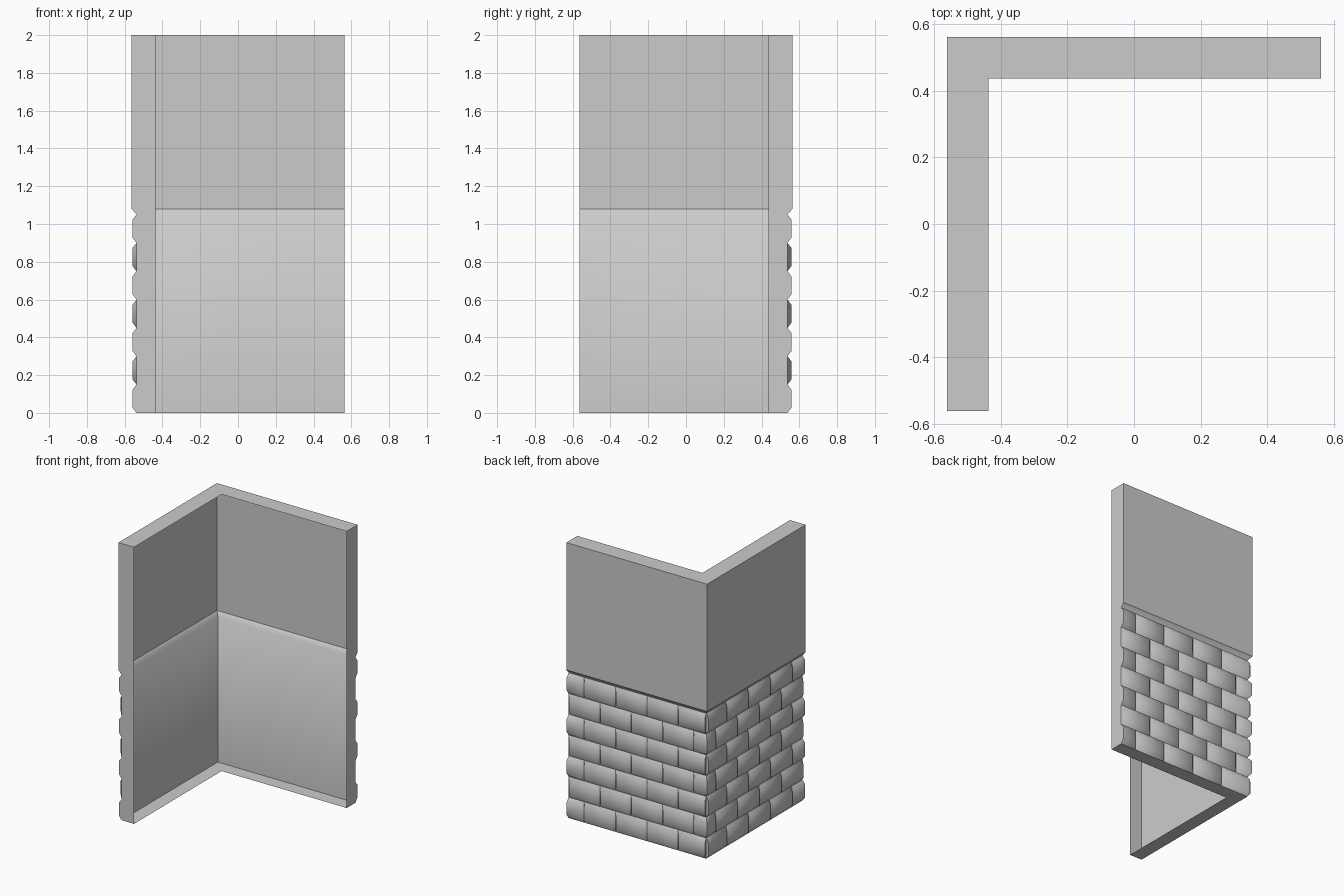
import bpy, bmesh, math

cube = bpy.data.objects.get("Cube")
if cube:
    bpy.data.objects.remove(cube, do_unlink=True)

OUT, CORE, FACE, INNER = 0.5625, 0.5375, 0.559, 0.4375   # wall planes
COURSE, BRICK, ROWS = 0.15, 0.25, 7
BEVEL_Z, BEVEL_X = 0.028, 0.02
TOP, LEDGE = 2.0, 1.08
LIP = ROWS * COURSE

grey = bpy.data.materials.new("stone grey")
grey.use_nodes = True
grey.diffuse_color = (0.6, 0.6, 0.6, 1)
grey.node_tree.nodes["Principled BSDF"].inputs["Base Color"].default_value = (0.6, 0.6, 0.6, 1)


def finish(name, bm, angle):
    mesh = bpy.data.meshes.new(name)
    bm.to_mesh(mesh)
    bm.free()
    mesh.materials.append(grey)
    obj = bpy.data.objects.new(name, mesh)
    bpy.context.collection.objects.link(obj)
    bpy.ops.object.select_all(action='DESELECT')
    obj.select_set(True)
    bpy.context.view_layer.objects.active = obj
    bpy.ops.object.shade_smooth_by_angle(angle=math.radians(angle))


def plan(outer):
    """Path of one wall plane: open side end, corner, open back end."""
    return [(-outer, -OUT), (-outer, outer), (OUT, outer)]


def corner_sheet(name, levels):
    """Single skin rising through (height, wall plane) levels."""
    bm = bmesh.new()
    rows = [[bm.verts.new((x, y, z)) for x, y in plan(outer)] for z, outer in levels]
    for low, high in zip(rows, rows[1:]):
        for i in range(2):
            bm.faces.new((low[i], high[i], high[i + 1], low[i + 1]))
    finish(name, bm, 60)


# Outer skins: plain wall above, backing and sloped lip behind the bricks
corner_sheet("upper_wall", [(LEDGE, OUT), (TOP, OUT)])
corner_sheet("lower_wall", [(0, CORE), (LIP, CORE), (LEDGE, OUT)])

# Rim that gives the open-backed wall its thickness
rim = bmesh.new()


def rim_face(points):
    rim.faces.new([rim.verts.new(p) for p in points])


for z, outer in ((0, CORE), (TOP, OUT)):
    a, b = plan(outer), plan(INNER)
    for i in range(2):
        strip = [(x, y, z) for x, y in (a[i], a[i + 1], b[i + 1], b[i])]
        rim_face(strip[::-1] if z else strip)
end_profile = [(INNER, 0), (CORE, 0), (CORE, LIP), (OUT, LEDGE), (OUT, TOP), (INNER, TOP)]
rim_face([(OUT, d, z) for d, z in end_profile])
rim_face([(-d, -OUT, z) for d, z in end_profile[::-1]])
finish("wall_rim", rim, 30)


def add_brick(bm, x0, x1, z0, mirrored):
    """Bevelled brick on the back face, or swapped onto the side face."""
    z1 = z0 + COURSE
    half = x1 - x0 < BRICK * 0.9
    at_corner, at_end = x0 < -OUT + 0.001, x1 > OUT - 0.001
    base0 = -CORE if at_corner else x0
    # half bricks wrap the corner or are cut flush at the open end
    top0 = -FACE if at_corner and half else x0 + BEVEL_X
    top1 = x1 if at_end and half else x1 - BEVEL_X
    pts = [(base0, CORE, z0), (x1, CORE, z0), (x1, CORE, z1), (base0, CORE, z1),
           (top0, FACE, z0 + BEVEL_Z), (top1, FACE, z0 + BEVEL_Z),
           (top1, FACE, z1 - BEVEL_Z), (top0, FACE, z1 - BEVEL_Z)]
    if mirrored:
        pts = [(-y, -x, z) for x, y, z in pts]
    v = [bm.verts.new(p) for p in pts]
    quads = [(7, 6, 5, 4)] + [(4 + i, 4 + (i + 1) % 4, (i + 1) % 4, i) for i in range(4)]
    if at_corner and half:
        quads.pop()                                   # open mitre at the corner
    for q in quads:
        bm.faces.new([v[i] for i in (q[::-1] if mirrored else q)])


# Running bond: alternate courses shift by half a brick
for name, mirrored in (("back_bricks", False), ("side_bricks", True)):
    bm = bmesh.new()
    for row in range(ROWS):
        x = -OUT
        width = BRICK / 2 if row % 2 else BRICK
        while x < OUT - 0.001:
            end = min(x + width, OUT)
            add_brick(bm, x, end, row * COURSE, mirrored)
            x, width = end, BRICK
    finish(name, bm, 60)
